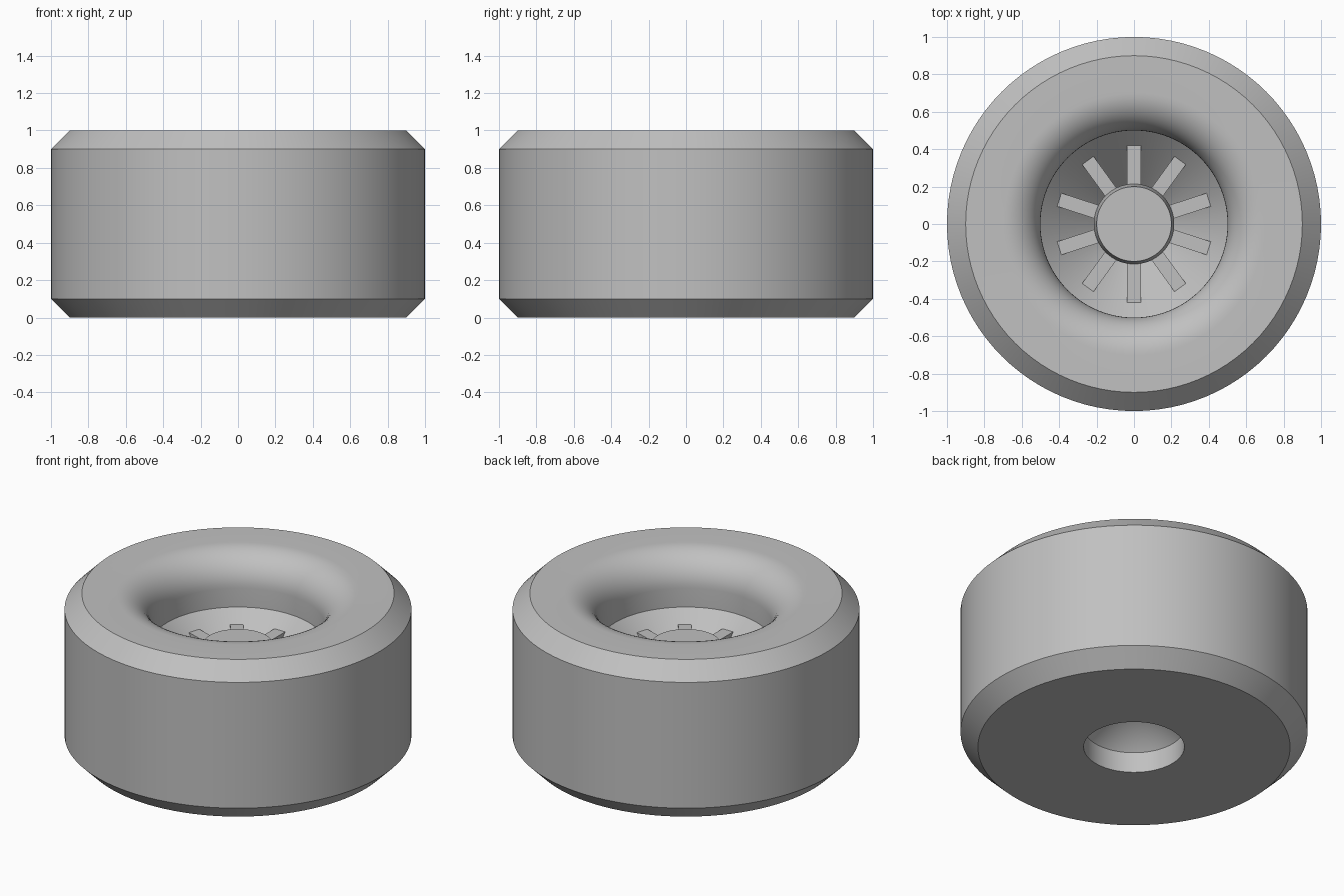
import bpy, bmesh, math
from mathutils import Matrix

cube = bpy.data.objects.get("Cube")
if cube:
    bpy.data.objects.remove(cube, do_unlink=True)

SEGMENTS = 96
RIBS = 10

grey = bpy.data.materials.new("light_grey")
grey.use_nodes = True
colour = (0.53, 0.53, 0.53, 1)
grey.diffuse_color = colour
grey.node_tree.nodes["Principled BSDF"].inputs["Base Color"].default_value = colour


def make_object(name, bm):
    """Turn a bmesh into a shaded object with the grey material."""
    bmesh.ops.recalc_face_normals(bm, faces=bm.faces)
    mesh = bpy.data.meshes.new(name)
    bm.to_mesh(mesh)
    bm.free()
    mesh.materials.append(grey)
    obj = bpy.data.objects.new(name, mesh)
    bpy.context.collection.objects.link(obj)
    return obj


def lathe(name, profile):
    """Revolve a profile of (radius, height) points around z."""
    bm = bmesh.new()
    verts = [bm.verts.new((r, 0, z)) for r, z in profile]
    edges = [bm.edges.new(pair) for pair in zip(verts, verts[1:])]
    bmesh.ops.spin(bm, geom=verts + edges, cent=(0, 0, 0), axis=(0, 0, 1),
                   angle=math.tau, steps=SEGMENTS, use_merge=True)
    bmesh.ops.remove_doubles(bm, verts=bm.verts, dist=0.0001)
    obj = make_object(name, bm)
    bpy.ops.object.select_all(action="DESELECT")
    obj.select_set(True)
    bpy.context.view_layer.objects.active = obj
    bpy.ops.object.shade_smooth_by_angle(angle=math.radians(30))
    return obj


# Wheel: underside bore, chamfered tread, rounded lip, conical dish and hub
bore = [(0, 0.42), (0.29, 0.13), (0.29, 0)]
tread = [(0.9, 0), (1, 0.1), (1, 0.9), (0.9, 1)]
lip = []
for i in range(13):
    a = math.pi / 2 * i / 12
    lip.append((0.7 - 0.2 * math.sin(a), 0.8 + 0.2 * math.cos(a)))
dish = [(0.5, 0.68), (0.215, 0.395)]
hub = [(0.215, 0.6), (0.2, 0.68), (0, 0.68)]
lathe("wheel_body", bore + tread + lip + dish + hub)

# Ribs: flat-topped blocks radiating from the hub into the dish
bm = bmesh.new()
for i in range(RIBS):
    turn = Matrix.Rotation(math.pi / 2 + math.tau * i / RIBS, 4, "Z")
    place = Matrix.Translation((0.31, 0, 0.495))
    size = Matrix.Diagonal((0.22, 0.075, 0.22, 1))
    bmesh.ops.create_cube(bm, size=1, matrix=turn @ place @ size)
make_object("hub_ribs", bm)
